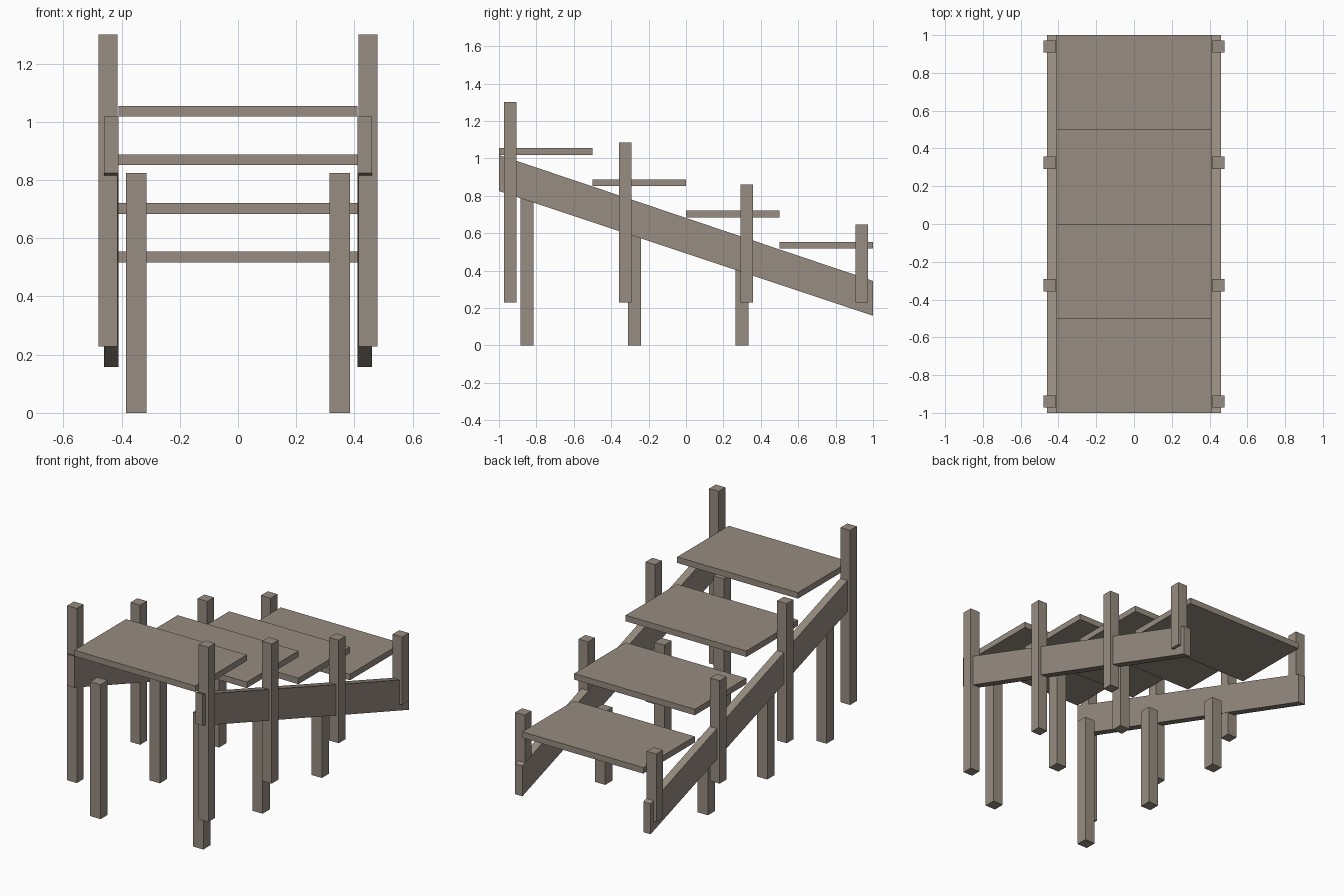
import bpy
import bmesh

cube = bpy.data.objects.get("Cube")
if cube:
    bpy.data.objects.remove(cube, do_unlink=True)

# Weathered wood, used on every part
wood = bpy.data.materials.new("weathered_wood")
wood.use_nodes = True
color = (0.31, 0.265, 0.218, 1)
wood.diffuse_color = color
bsdf = wood.node_tree.nodes["Principled BSDF"]
bsdf.inputs["Base Color"].default_value = color
bsdf.inputs["Roughness"].default_value = 0.9


def prism(name, x0, x1, profile):
    """Extrude a closed (y, z) profile from x0 to x1."""
    bm = bmesh.new()
    face = bm.faces.new([bm.verts.new((x0, y, z)) for y, z in profile])
    new = bmesh.ops.extrude_face_region(bm, geom=[face])["geom"]
    verts = [v for v in new if isinstance(v, bmesh.types.BMVert)]
    bmesh.ops.translate(bm, vec=(x1 - x0, 0, 0), verts=verts)
    bmesh.ops.recalc_face_normals(bm, faces=bm.faces)
    mesh = bpy.data.meshes.new(name)
    bm.to_mesh(mesh)
    bm.free()
    mesh.materials.append(wood)
    obj = bpy.data.objects.new(name, mesh)
    bpy.context.collection.objects.link(obj)
    return obj


def box(name, x0, x1, y0, y1, z0, z1):
    return prism(name, x0, x1, [(y0, z0), (y1, z0), (y1, z1), (y0, z1)])


RISE = 0.167  # height between neighbouring treads

# Treads
for i in range(4):
    y, z = -1 + i * 0.5, 1.018 - i * RISE
    box(f"tread_{i + 1}", -0.41, 0.41, y, y + 0.5, z, z + 0.037)

for side, s in (("left", 1), ("right", -1)):
    # Sloping side beam
    prism(f"{side}_stringer", s * 0.411, s * 0.46,
          [(-1, 0.825), (1, 0.158), (1, 0.345), (-1, 1.018)])

    # Railing posts
    for i, (y, top) in enumerate([(-0.94, 1.3), (-0.325, 1.085),
                                  (0.325, 0.86), (0.94, 0.645)]):
        box(f"{side}_rail_post_{i + 1}", s * 0.414, s * 0.479,
            y - 0.0325, y + 0.0325, 0.228, top)

    # Support legs
    for i, (y, top) in enumerate([(-0.85, 0.825), (-0.275, 0.638),
                                  (0.3, 0.45)]):
        box(f"{side}_leg_{i + 1}", s * 0.314, s * 0.384,
            y - 0.035, y + 0.035, 0, top)
